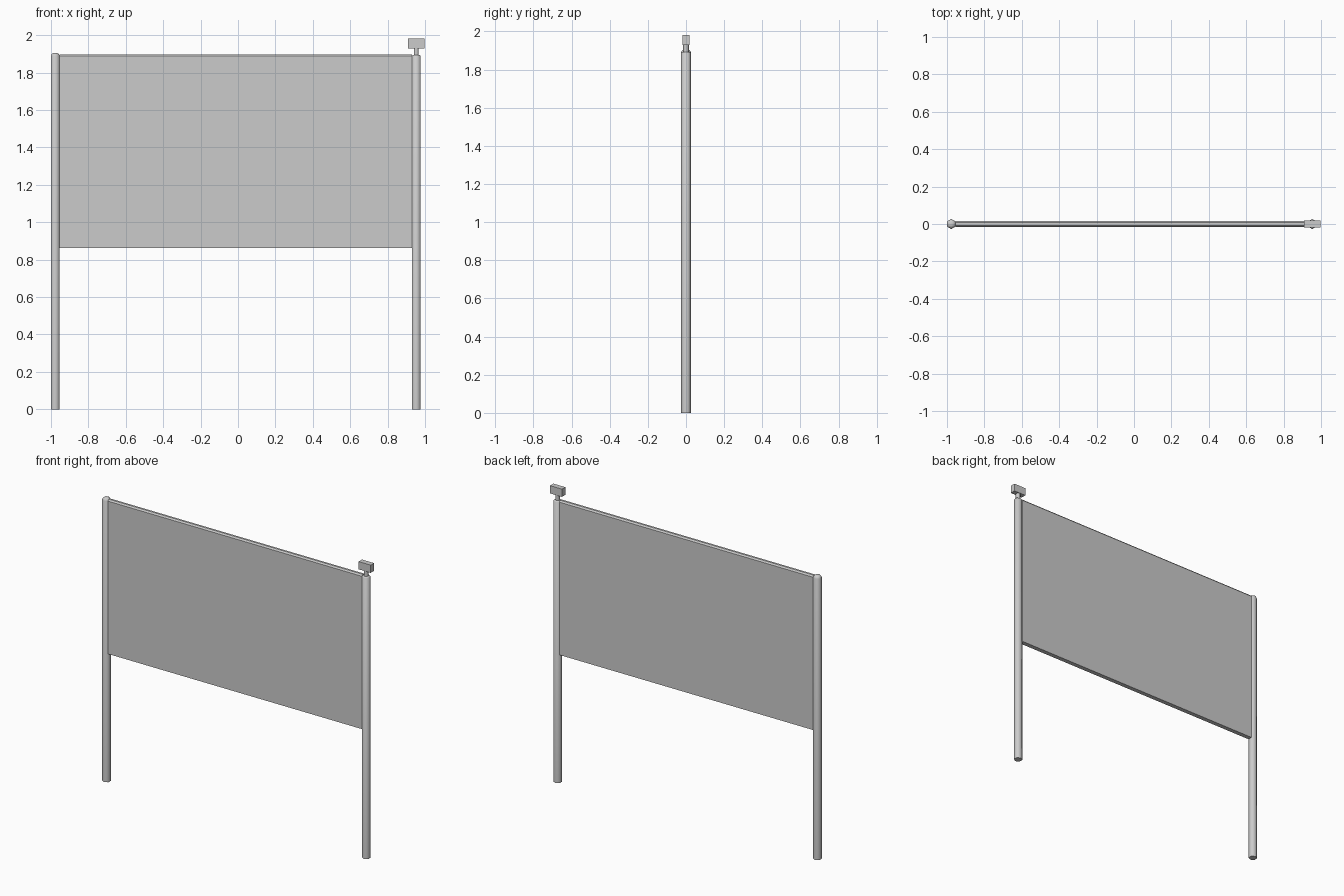
import bpy, bmesh, math

if "Cube" in bpy.data.objects:
    bpy.data.objects.remove(bpy.data.objects["Cube"])

def make_object(name, bm, smooth=False):
    bmesh.ops.recalc_face_normals(bm, faces=bm.faces)
    mesh = bpy.data.meshes.new(name)
    bm.to_mesh(mesh)
    bm.free()
    obj = bpy.data.objects.new(name, mesh)
    bpy.context.collection.objects.link(obj)
    if smooth:
        bpy.ops.object.select_all(action='DESELECT')
        obj.select_set(True)
        bpy.context.view_layer.objects.active = obj
        bpy.ops.object.shade_smooth_by_angle(angle=math.radians(61))
    return obj

def stacked_prism(name, x, rings, sides=6):
    """Upright prism through (radius, z) rings, with corners on +-y."""
    bm = bmesh.new()
    loops = []
    for r, z in rings:
        loops.append([bm.verts.new((x + r * math.sin(2 * math.pi * i / sides),
                                    r * math.cos(2 * math.pi * i / sides), z))
                      for i in range(sides)])
    for a, b in zip(loops, loops[1:]):
        for i in range(sides):
            j = (i + 1) % sides
            bm.faces.new((a[i], a[j], b[j], b[i]))
    bm.faces.new(loops[0])
    bm.faces.new(loops[-1])
    return make_object(name, bm, True)

def box(name, lo, hi):
    bm = bmesh.new()
    bmesh.ops.create_cube(bm, size=1)
    for v in bm.verts:
        v.co = [(a + b) / 2 + c * (b - a) for a, b, c in zip(lo, hi, v.co)]
    return make_object(name, bm)

# Hexagonal posts: the left one has a small domed cap, the right one is flat
stacked_prism("left_post", -0.977, [(0.027, 0), (0.027, 1.888), (0.021, 1.9), (0.011, 1.905)])
stacked_prism("right_post", 0.953, [(0.027, 0), (0.027, 1.888), (0.022, 1.893)])

# Board with a chamfered top edge, extruded along x
profile = [(-0.015, 0.862), (0.015, 0.862), (0.015, 1.888),
           (0.007, 1.898), (-0.007, 1.898), (-0.015, 1.888)]
bm = bmesh.new()
ends = [[bm.verts.new((x, y, z)) for y, z in profile] for x in (-0.955, 0.931)]
for i in range(len(profile)):
    j = (i + 1) % len(profile)
    bm.faces.new((ends[0][i], ends[0][j], ends[1][j], ends[1][i]))
for loop in ends:
    bm.faces.new(loop)
make_object("board", bm)

# Stem and block on top of the right post
stacked_prism("block_stem", 0.953, [(0.015, 1.88), (0.015, 1.94)])
box("top_block", (0.909, -0.018, 1.93), (0.998, 0.018, 1.982))
